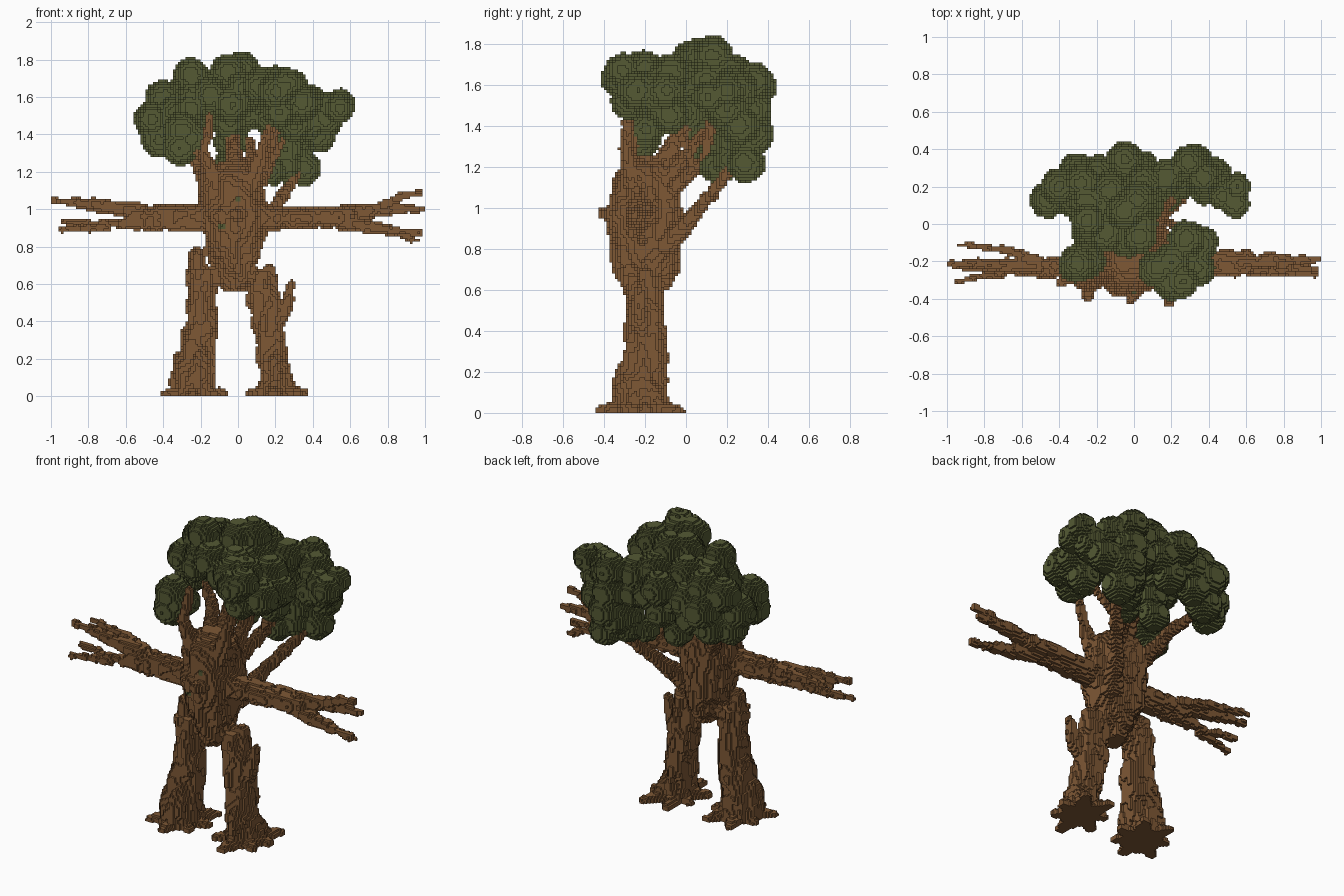
import bpy, math
from mathutils import Vector, noise

V = 2 / 150          # edge of one little cube
taken = set()        # every filled cell


def material(name, rgb):
    m = bpy.data.materials.new(name)
    m.diffuse_color = (*rgb, 1)
    return m


bark = material("bark brown", (0.21, 0.098, 0.036))
leaf = material("leaf green", (0.09, 0.102, 0.034))
parts = []           # (name, material, cells)


def rough(p, amount):
    return amount * noise.noise(Vector((p[0] * 22, p[1] * 22, p[2] * 9)))


def cell_range(lo, hi):
    return range(math.floor(lo / V), math.ceil(hi / V) + 1)


def limb(a, b, ra, rb, amount=0.014):
    """Cells of a tapered rod from a to b."""
    a, b = Vector(a), Vector(b)
    d, m, out = b - a, max(ra, rb) + amount, set()
    for i in cell_range(min(a.x, b.x) - m, max(a.x, b.x) + m):
        for j in cell_range(min(a.y, b.y) - m, max(a.y, b.y) + m):
            for k in cell_range(max(0, min(a.z, b.z) - m), max(a.z, b.z) + m):
                p = Vector(((i + .5) * V, (j + .5) * V, (k + .5) * V))
                t = min(1, max(0, (p - a).dot(d) / max(d.length_squared, 1e-9)))
                if (p - a - d * t).length < ra + (rb - ra) * t + rough(p, amount):
                    out.add((i, j, k))
    return out


def column(levels, amount=0.025):
    """Cells of an upright trunk; levels are (z, x, y, half width, half depth)."""
    out = set()
    for lo, hi in zip(levels, levels[1:]):
        for k in range(round(lo[0] / V), round(hi[0] / V)):
            t = ((k + .5) * V - lo[0]) / (hi[0] - lo[0])
            z, x, y, rx, ry = (p + (q - p) * t for p, q in zip(lo, hi))
            for i in cell_range(x - rx * 1.4, x + rx * 1.4):
                for j in cell_range(y - ry * 1.4, y + ry * 1.4):
                    px, py = (i + .5) * V, (j + .5) * V
                    if math.hypot((px - x) / rx, (py - y) / ry) < 1 + rough((px, py, z), amount) / min(rx, ry):
                        out.add((i, j, k))
    return out


def rods(*specs):
    return set().union(*(limb(*s) for s in specs))


def part(name, mat, *groups):
    cells = set().union(*groups)
    cells = {c for c in cells if c[2] >= 0 and -75 <= c[0] < 75} - taken
    taken.update(cells)
    parts.append((name, mat, cells))


# Trunk body with a knot on the chest
trunk = column([
    (.56, -.01, -.20, .06, .085), (.65, -.02, -.20, .09, .13), (.75, -.025, -.19, .135, .165),
    (.88, -.025, -.205, .155, .175), (.98, -.025, -.205, .185, .18), (1.06, -.03, -.20, .175, .165),
    (1.14, -.03, -.20, .165, .145), (1.20, -.03, -.20, .14, .115), (1.25, -.03, -.20, .07, .05)])
trunk |= rods(((0, -.36, .97), (-.02, -.395, .97), .05, .03),
              ((-.15, -.26, 1.1), (-.17, -.26, 1.22), .045, .035))

# Moss specks on the front of the trunk
moss = set()
for i0, k0, w, h in ((-8, 67, 3, 2), (-1, 78, 2, 2)):
    for i in range(i0, i0 + w):
        for k in range(k0, k0 + h):
            moss.add((i, min(c[1] for c in trunk if c[0] == i and c[2] == k), k))
part("moss", leaf, moss)
part("trunk", bark, trunk)

# Hips joining trunk and legs
part("hips", bark, rods(
    ((-.06, -.2, .68), (-.18, -.2, .61), .05, .065),
    ((.05, -.2, .66), (.14, -.2, .61), .05, .065)))


# Legs, each with a stub and spreading roots
def roots(x, y, lengths, turn):
    out = set()
    for n, r in enumerate(lengths):
        a = turn + n * math.tau / len(lengths)
        tip = (x + r * math.cos(a), y + r * math.sin(a), .01)
        out |= limb((x, y, .01), tip, .075, .026, .01)
        mid = (x + r * .5 * math.cos(a), y + r * .5 * math.sin(a), .03)
        out |= limb((x, y, .17), mid, .055, .035, .01)
    return out


part("left_leg", bark, column([
    (0, -.235, -.22, .12, .135), (.1, -.24, -.225, .113, .13), (.25, -.22, -.205, .10, .11),
    (.4, -.195, -.20, .085, .09), (.55, -.19, -.20, .072, .085), (.68, -.205, -.20, .072, .08)]),
    rods(((-.22, -.2, .64), (-.225, -.2, .75), .06, .045)),
    roots(-.225, -.21, (.15, .20, .19, .14, .19, .18, .14), .1))
part("right_leg", bark, column([
    (0, .20, -.22, .09, .13), (.12, .20, -.225, .08, .12), (.25, .175, -.205, .077, .105),
    (.4, .155, -.20, .085, .09), (.5, .145, -.20, .087, .085), (.58, .13, -.20, .075, .085),
    (.66, .13, -.20, .06, .075)]),
    rods(((.165, -.2, .6), (.165, -.2, .67), .045, .035),
         ((.20, -.22, .38), (.25, -.23, .46), .05, .035),
         ((.25, -.23, .46), (.28, -.23, .60), .034, .025)),
    roots(.215, -.21, (.14, .20, .18, .13, .18, .21, .15), .1))

# Arms splitting into twig fingers
part("left_arm", bark, rods(
    ((-.15, -.23, .96), (-.55, -.23, .965), .067, .05),
    ((-.15, -.23, .93), (-.5, -.25, .92), .055, .035),
    ((-.50, -.225, .98), (-.75, -.215, 1.015), .048, .036),
    ((-.75, -.215, 1.02), (-.99, -.21, 1.045), .034, .017),
    ((-.50, -.20, .99), (-.68, -.14, 1.02), .035, .022),
    ((-.68, -.14, 1.02), (-.94, -.11, 1.04), .022, .014),
    ((-.50, -.24, .93), (-.72, -.25, .92), .04, .028),
    ((-.72, -.25, .92), (-.94, -.22, .93), .02, .014),
    ((-.70, -.26, .905), (-.94, -.305, .89), .026, .015)))
part("right_arm", bark, rods(
    ((.12, -.225, .95), (.6, -.23, .955), .064, .05),
    ((.12, -.20, .97), (.6, -.18, .965), .04, .045),
    ((.55, -.21, .97), (.8, -.19, 1.0), .047, .036),
    ((.8, -.19, 1.0), (1.0, -.19, 1.0), .032, .018),
    ((.75, -.21, 1.0), (.86, -.23, 1.06), .028, .022),
    ((.86, -.23, 1.07), (.97, -.24, 1.09), .02, .014),
    ((.55, -.23, .93), (.8, -.25, .89), .045, .032),
    ((.8, -.25, .89), (.97, -.27, .875), .026, .017),
    ((.8, -.24, .88), (.97, -.20, .83), .026, .016)))

# Boughs that carry the leaves
part("boughs", bark, rods(
    ((-.13, -.26, 1.15), (-.18, -.28, 1.30), .055, .032),
    ((-.18, -.28, 1.30), (-.15, -.27, 1.50), .028, .02),
    ((-.16, -.27, 1.25), (-.27, -.23, 1.35), .03, .02),
    ((.07, -.26, 1.12), (.11, -.29, 1.28), .055, .033),
    ((.11, -.29, 1.28), (.20, -.28, 1.52), .03, .02),
    ((-.02, -.15, 1.15), (-.03, .03, 1.47), .06, .028),
    ((.05, -.13, 1.08), (.06, .08, 1.36), .05, .022),
    ((.06, -.12, 1.05), (.17, .10, 1.24), .045, .03),
    ((.17, .10, 1.24), (.20, .12, 1.45), .028, .018),
    ((.14, .04, 1.18), (.28, -.06, 1.45), .024, .018),
    ((.08, -.10, .82), (.15, .03, .95), .06, .036),
    ((.15, .03, .95), (.33, .23, 1.2), .036, .025),
    ((-.10, -.14, 1.02), (-.22, .06, 1.24), .05, .03),
    ((-.22, .06, 1.24), (-.36, .17, 1.4), .03, .02)))


# Leaf clumps made of overlapping balls
def clump(*balls):
    return set().union(*(limb(c, c, r, r, .006) for *c, r in balls))


part("left_back_leaves", leaf, clump(
    (-.46, .13, 1.48, .098), (-.40, .20, 1.59, .10), (-.42, .15, 1.37, .095),
    (-.30, .27, 1.50, .11), (-.25, .02, 1.72, .092), (-.28, .22, 1.62, .10),
    (-.33, .22, 1.38, .10), (-.19, .27, 1.54, .10), (-.25, .12, 1.64, .10),
    (-.33, .14, 1.52, .10), (-.22, .26, 1.42, .09)))
part("left_front_leaves", leaf, clump(
    (-.30, -.21, 1.42, .10), (-.31, -.22, 1.325, .095), (-.24, -.20, 1.38, .09)))
part("centre_leaves", leaf, clump(
    (.02, .13, 1.74, .10), (-.05, .07, 1.73, .10), (.05, .22, 1.65, .10), (-.13, .18, 1.65, .10),
    (-.05, .34, 1.59, .10), (.04, .29, 1.52, .10), (-.10, .25, 1.52, .10), (-.14, .07, 1.62, .11),
    (-.24, -.01, 1.59, .10), (-.15, -.05, 1.61, .10), (-.04, -.08, 1.56, .10), (.03, 0, 1.62, .10),
    (.06, .10, 1.62, .10), (.03, -.07, 1.65, .09), (-.05, 0, 1.46, .09), (-.04, .10, 1.36, .09),
    (-.08, .15, 1.52, .11), (-.03, .28, 1.42, .09), (-.04, .13, 1.24, .085), (-.25, -.05, 1.54, .085)))
part("right_front_leaves", leaf, clump(
    (.20, -.31, 1.63, .10), (.12, -.24, 1.66, .10), (.20, -.20, 1.665, .10), (.34, -.24, 1.57, .095),
    (.28, -.08, 1.65, .10), (.30, -.16, 1.56, .11), (.22, -.28, 1.52, .09), (.36, -.10, 1.57, .09),
    (.26, -.31, 1.67, .085), (.30, -.08, 1.45, .09)))
part("right_back_leaves", leaf, clump(
    (.55, .20, 1.57, .075), (.54, .11, 1.54, .08), (.47, .19, 1.49, .10), (.43, .26, 1.40, .095),
    (.47, .15, 1.55, .075), (.38, .20, 1.47, .10), (.32, .33, 1.36, .10), (.35, .29, 1.215, .095),
    (.37, .25, 1.57, .10), (.25, .24, 1.32, .10), (.25, .22, 1.23, .09), (.18, .14, 1.20, .075),
    (.30, .32, 1.48, .10), (.29, .33, 1.62, .09), (.17, .26, 1.48, .09), (.17, .25, 1.60, .10),
    (.28, .28, 1.30, .10)))

# Outer cube faces of every part
FACES = []
for axis in range(3):
    for side in (0, 1):
        step = [0, 0, 0]
        step[axis] = 2 * side - 1
        u, w = (axis + 1) % 3, (axis + 2) % 3
        corners = []
        for cu, cw in ((0, 0), (1, 0), (1, 1), (0, 1)):
            c = [0, 0, 0]
            c[axis], c[u], c[w] = side, cu, cw
            corners.append(tuple(c))
        FACES.append((step, corners if side else corners[::-1]))

for name, mat, cells in parts:
    index, faces = {}, []
    for x, y, z in sorted(cells):
        for (sx, sy, sz), corners in FACES:
            if (x + sx, y + sy, z + sz) not in taken:
                faces.append([index.setdefault((x + a, y + b, z + c), len(index)) for a, b, c in corners])
    mesh = bpy.data.meshes.new(name)
    mesh.from_pydata([(a * V, b * V, c * V) for a, b, c in index], [], faces)
    mesh.materials.append(mat)
    bpy.context.collection.objects.link(bpy.data.objects.new(name, mesh))
